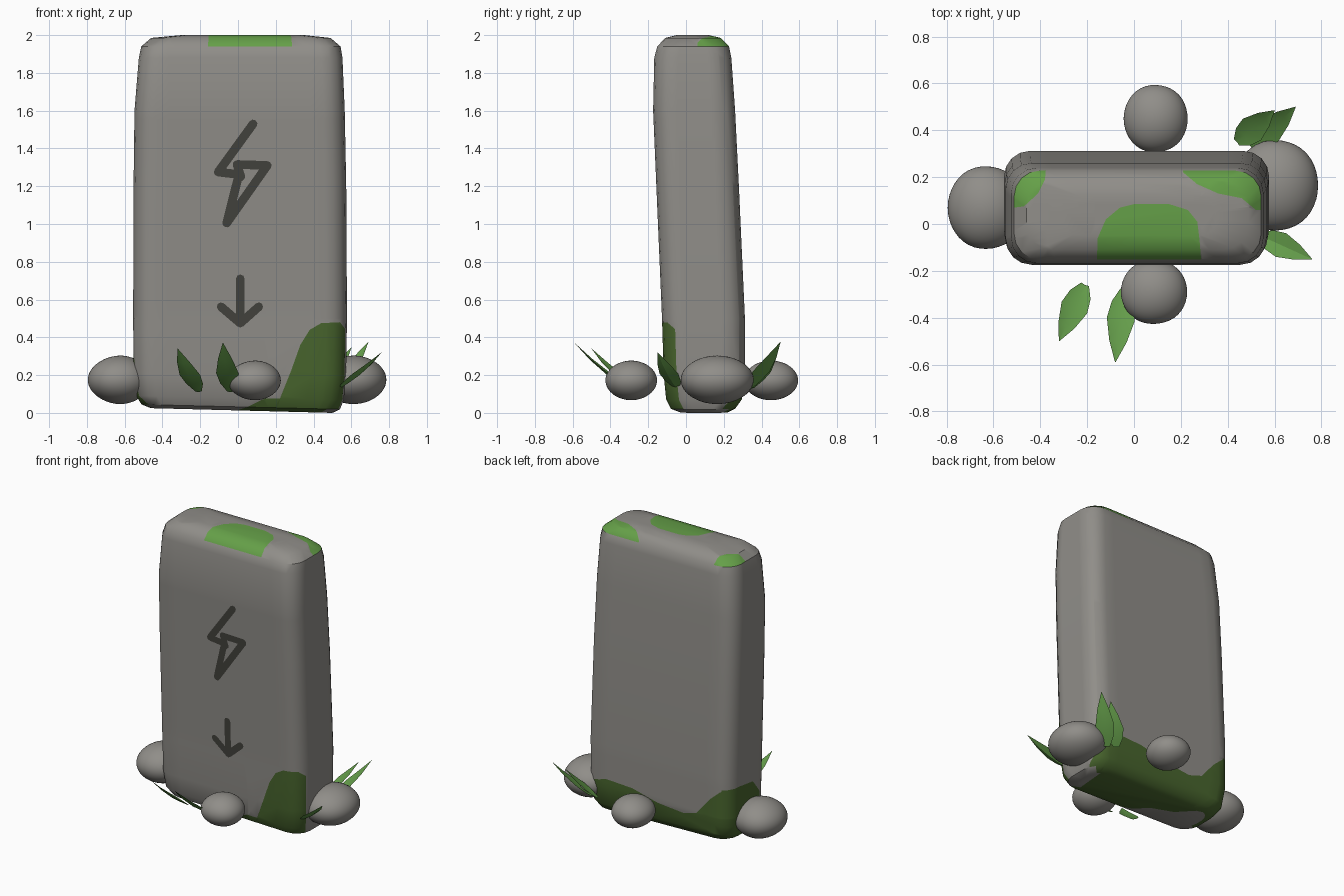
import bpy, bmesh, math
from mathutils import Vector

cube = bpy.data.objects.get("Cube")
if cube:
    bpy.data.objects.remove(cube, do_unlink=True)


def material(name, rgb):
    m = bpy.data.materials.new(name)
    m.use_nodes = True
    m.diffuse_color = (*rgb, 1)
    m.node_tree.nodes["Principled BSDF"].inputs["Base Color"].default_value = (*rgb, 1)
    return m


STONE = material("stone grey", (0.28, 0.27, 0.25))
MOSS = material("light moss", (0.13, 0.35, 0.065))
DARK = material("dark moss", (0.066, 0.132, 0.027))
MARK = material("charcoal mark", (0.056, 0.055, 0.047))
LEAF = material("leaf green", (0.13, 0.34, 0.07))


def finish(bm, name, mats, angle=35):
    me = bpy.data.meshes.new(name)
    bm.to_mesh(me)
    bm.free()
    for m in mats:
        me.materials.append(m)
    ob = bpy.data.objects.new(name, me)
    bpy.context.collection.objects.link(ob)
    bpy.ops.object.select_all(action='DESELECT')
    ob.select_set(True)
    bpy.context.view_layer.objects.active = ob
    bpy.ops.object.shade_smooth_by_angle(angle=math.radians(angle))
    return ob


# Rounded rectangle with support points beside each corner
def ring(x0, x1, y0, y1, r, n=5):
    corners = []
    for k, (cx, cy) in enumerate([(x1 - r, y1 - r), (x0 + r, y1 - r), (x0 + r, y0 + r), (x1 - r, y0 + r)]):
        arc = [math.pi / 2 * (k + i / (n - 1)) for i in range(n)]
        corners.append([Vector((cx + r * math.cos(a), cy + r * math.sin(a))) for a in arc])
    pts = []
    for k in range(4):
        a, b = corners[k][-1], corners[(k + 1) % 4][0]
        pts += corners[k] + [a.lerp(b, 0.08), a.lerp(b, 0.92)]
    return pts


def inside(p, poly):
    hit = False
    for (ax, ay), (bx, by) in zip(poly, poly[1:] + poly[:1]):
        if (ay > p[1]) != (by > p[1]) and p[0] < ax + (p[1] - ay) * (bx - ax) / (by - ay):
            hit = not hit
    return hit


# Cut an outline into the faces turned towards one axis and colour its inside
def paint(bm, axis, sign, poly, mat, rule=lambda c: True):
    u, v = [i for i in range(3) if i != axis]
    us, vs = [p[0] for p in poly], [p[1] for p in poly]
    box = [(min(us), min(vs)), (max(us), min(vs)), (max(us), max(vs)), (min(us), max(vs))]

    def facing(area=None):
        bm.normal_update()
        out = []
        for f in bm.faces:
            c = f.calc_center_median()
            if f.normal[axis] * sign > 0.25 and (area is None or inside((c[u], c[v]), area)):
                out.append(f)
        return out

    def cut(a, b, area):
        faces = facing(area)
        geom = set(faces)
        for f in faces:
            geom.update(f.edges)
            geom.update(f.verts)
        co, no = Vector(), Vector()
        co[u], co[v] = a
        no[u], no[v] = b[1] - a[1], a[0] - b[0]
        bmesh.ops.bisect_plane(bm, geom=list(geom), dist=1e-5, plane_co=co, plane_no=no.normalized())

    for outline, area in ((box, None), (poly, box)):
        for a, b in zip(outline, outline[1:] + outline[:1]):
            cut(a, b, area)
    for f in facing(poly):
        if rule(f.calc_center_median()):
            f.material_index = mat


# Leaning stone slab: height, then left, right, front and back limits
levels = [
    (0.00, -.46, .50, -.03, .22), (0.02, -.51, .54, -.08, .26),
    (0.07, -.54, .56, -.105, .295), (0.20, -.553, .572, -.118, .312),
    (0.50, -.555, .577, -.127, .312), (1.20, -.553, .573, -.157, .28),
    (1.60, -.548, .565, -.174, .26), (1.88, -.525, .553, -.168, .24),
    (1.94, -.512, .543, -.152, .228), (1.985, -.46, .49, -.11, .185),
    (2.00, -.30, .35, -.05, .12)]
bm = bmesh.new()
loops = []
for z, x0, x1, y0, y1 in levels:
    tilt = 0.026 * max(0, 1 - z / 0.3)
    loops.append([bm.verts.new((p.x, p.y, z + tilt * (0.5 - p.x)))
                  for p in ring(x0, x1, y0, y1, min(0.11, (y1 - y0) * 0.4))])
for lo, hi in zip(loops, loops[1:]):
    for i in range(len(lo)):
        j = (i + 1) % len(lo)
        bm.faces.new((lo[i], lo[j], hi[j], hi[i]))
bm.faces.new(loops[0][::-1])
bm.faces.new(loops[-1])

# Moss caps on the top
for patch in (
        [(-.16, -.2), (-.155, -.06), (-.12, .02), (-.06, .07), (0, .085), (.15, .085),
         (.23, .06), (.27, .01), (.28, -.07), (.29, -.2)],
        [(.2, .3), (.21, .22), (.27, .17), (.36, .13), (.46, .11), (.52, .06), (.6, .06), (.6, .3)],
        [(-.6, .3), (-.6, .06), (-.47, .075), (-.41, .13), (-.38, .19), (-.37, .3)]):
    paint(bm, 2, 1, patch, 1, lambda c: c.z > 1.94)

# Dark moss around the foot: front corner, back, side, underside
paint(bm, 1, -1, [(.16, -.02), (.22, .07), (.28, .22), (.33, .36), (.38, .44), (.44, .475),
                  (.54, .48), (.6, .4), (.6, -.02)], 2, lambda c: c.y < -0.04)
paint(bm, 1, 1, [(.54, -.02), (.54, .22), (.4, .26), (.2, .25), (0, .2), (-.2, .18), (-.3, .21),
                 (-.4, .33), (-.48, .4), (-.6, .42), (-.6, -.02)], 2)
paint(bm, 0, -1, [(.4, -.02), (.4, .41), (.2, .42), (.05, .4), (-.03, .3), (-.06, -.02)], 2)
paint(bm, 2, -1, [(-.56, .25), (-.35, .2), (-.25, .1), (-.1, .05), (.05, -.08), (.2, -.12),
                  (.42, -.12), (.46, .34), (-.56, .34)], 2)


# Bolt and arrow marks, drawn as blunt strokes on the front
def stroke(a, b, w=0.023):
    a, b = Vector(a), Vector(b)
    t = math.atan2(b.y - a.y, b.x - a.x)
    ends = [(b, t + k * math.pi / 4) for k in (-2, -1, 0, 1, 2)]
    ends += [(a, t + k * math.pi / 4) for k in (2, 3, 4, 5, 6)]
    return [(c.x + w * math.cos(q), c.y + w * math.sin(q)) for c, q in ends]


bolt = [(.08, 1.53), (-.105, 1.275), (.005, 1.262), (-.06, 1.005), (.155, 1.31), (-.005, 1.315), (.015, 1.25)]
arrow = [(.012, .71), (.012, .475), (-.09, .562)]
for path in (bolt, arrow, [(.012, .475), (.11, .562)]):
    for a, b in zip(path, path[1:]):
        paint(bm, 1, -1, stroke(a, b), 3)
finish(bm, "stone_slab", [STONE, MOSS, DARK, MARK])

# Boulders round the foot
for name, centre, size in (
        ("right_boulder", (-.63, .07, .175), (.17, .178, .125)),
        ("left_boulder", (.605, .165, .175), (.185, .195, .125)),
        ("front_boulder", (.085, -.29, .172), (.145, .138, .102)),
        ("back_boulder", (.092, .45, .172), (.14, .145, .102))):
    bm = bmesh.new()
    bmesh.ops.create_icosphere(bm, subdivisions=4, radius=1)
    for v in bm.verts:
        wobble = 1 + 0.03 * math.sin(3 * v.co.x + 1) * math.cos(2 * v.co.y)
        v.co = Vector(centre) + Vector([c * s * wobble for c, s in zip(v.co, size)])
    finish(bm, name, [STONE], 180)


# Folded pointed leaves
def leaf(name, base, tip, width):
    base, tip = Vector(base), Vector(tip)
    along = tip - base
    side = along.cross(Vector((0, 0, 1))).normalized()
    up = side.cross(along).normalized()
    bm = bmesh.new()
    rows = []
    for t, w in ((0, .3), (.18, .8), (.4, 1), (.7, .62), (1, .02)):
        mid = base + along * t - up * 0.05 * math.sin(math.pi * t) * along.length
        rows.append([bm.verts.new(mid + side * s * w * width / 2 + up * abs(s) * w * 0.015)
                     for s in (-1, 0, 1)])
    for lo, hi in zip(rows, rows[1:]):
        for i in range(2):
            bm.faces.new((lo[i], lo[i + 1], hi[i + 1], hi[i]))
    finish(bm, name, [LEAF], 30)


leaf("front_leaf_outer", (-.21, -.26, .11), (-.32, -.50, .34), .12)
leaf("front_leaf_inner", (-.04, -.28, .11), (-.08, -.59, .37), .12)
leaf("side_leaf", (.54, -.05, .13), (.76, -.15, .32), .11)
leaf("back_leaf_long", (.50, .33, .12), (.69, .50, .375), .12)
leaf("back_leaf_short", (.44, .35, .13), (.60, .485, .345), .12)
